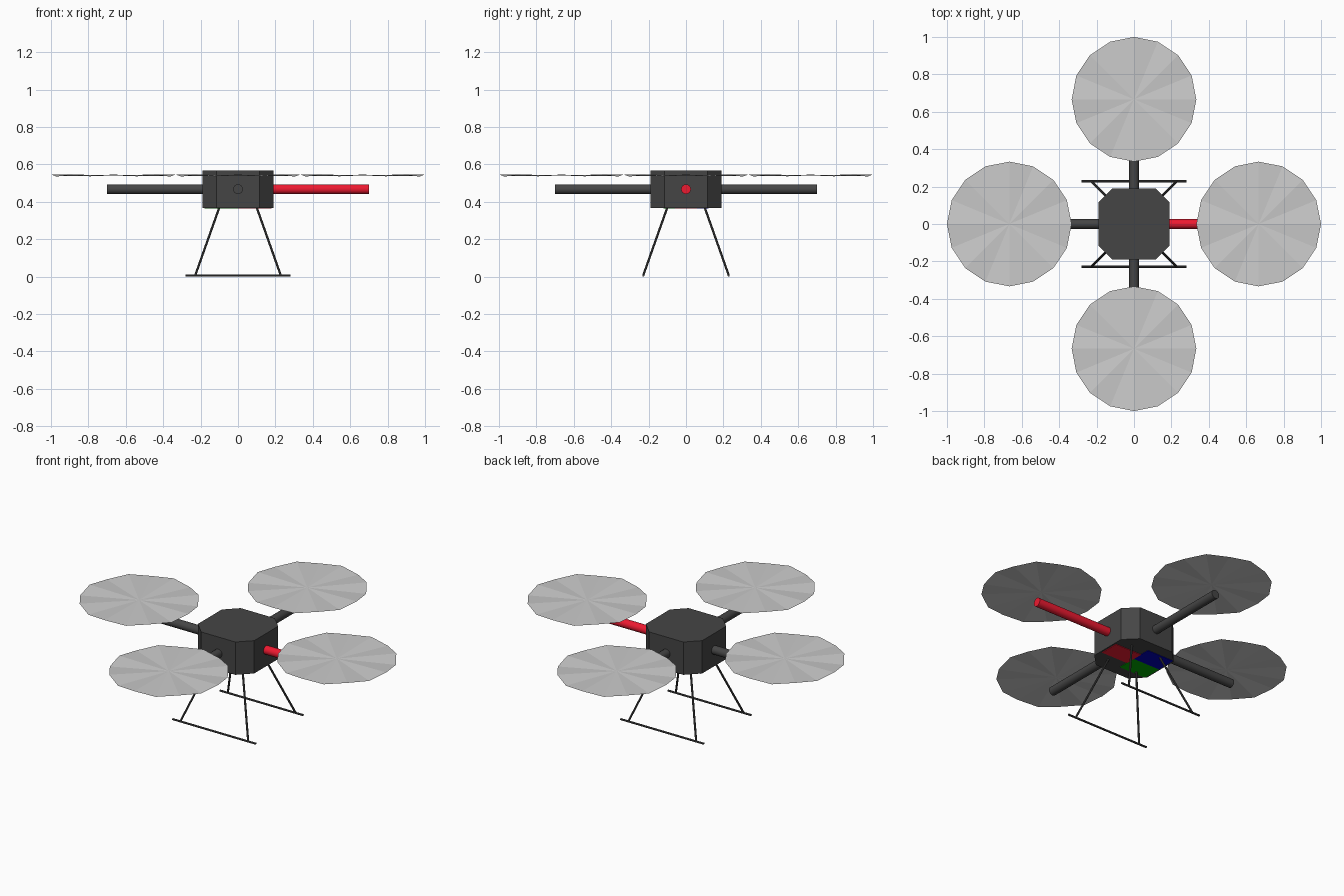
import bpy, bmesh, math
from mathutils import Vector

if "Cube" in bpy.data.objects:
    bpy.data.objects.remove(bpy.data.objects["Cube"])


def material(name, rgb):
    m = bpy.data.materials.new(name)
    m.diffuse_color = (*rgb, 1)
    m.use_nodes = True
    m.node_tree.nodes["Principled BSDF"].inputs["Base Color"].default_value = m.diffuse_color
    return m


DARK = material("dark_grey", (0.06, 0.06, 0.06))
RED = material("red", (0.85, 0.01, 0.03))
GREEN = material("green", (0.0, 0.4, 0.0))
BLUE = material("blue", (0.0, 0.0, 0.5))


def finish(name, bm, mat=None):
    bmesh.ops.recalc_face_normals(bm, faces=bm.faces)
    mesh = bpy.data.meshes.new(name)
    bm.to_mesh(mesh)
    bm.free()
    ob = bpy.data.objects.new(name, mesh)
    bpy.context.collection.objects.link(ob)
    if mat:
        mesh.materials.append(mat)
    return ob


def rod(name, a, b, r, sides, mat):
    a, b = Vector(a), Vector(b)
    bm = bmesh.new()
    bmesh.ops.create_cone(bm, cap_ends=True, segments=sides, radius1=r,
                          radius2=r, depth=(b - a).length)
    ob = finish(name, bm, mat)
    ob.location = (a + b) / 2
    ob.rotation_mode = 'QUATERNION'
    ob.rotation_quaternion = (b - a).to_track_quat('Z', 'Y')
    return ob


def prism(name, points, z0, z1, mat):
    bm = bmesh.new()
    f = bm.faces.new([bm.verts.new((x, y, z0)) for x, y in points])
    up = bmesh.ops.extrude_face_region(bm, geom=[f])["geom"]
    for v in up:
        if isinstance(v, bmesh.types.BMVert):
            v.co.z = z1
    return finish(name, bm, mat)


def rect(x0, x1, y0, y1):
    return [(x0, y0), (x1, y0), (x1, y1), (x0, y1)]


# eight-sided body
W, C = 0.19, 0.115
prism("body", [(C, -W), (W, -C), (W, C), (C, W),
               (-C, W), (-W, C), (-W, -C), (-C, -W)], 0.367, 0.567, DARK)

# coloured panels under the body
prism("red_panel", rect(0, 0.18, -0.06, 0.06), 0.364, 0.368, RED)
prism("green_panel", rect(-0.18, 0, -0.12, 0), 0.364, 0.368, GREEN)
prism("blue_panel", rect(-0.18, 0, 0, 0.12), 0.364, 0.368, BLUE)

# arms and pleated rotor discs
R = 1 / 3
for i, side in enumerate(("right", "back", "left", "front")):
    d = Vector((round(math.cos(i * math.pi / 2)), round(math.sin(i * math.pi / 2)), 0))
    z = Vector((0, 0, 0.467))
    arm = rod(side + "_arm", d * 0.16 + z, d * 0.7 + z, 0.026, 16, DARK if i else RED)
    bpy.context.view_layer.objects.active = arm
    bpy.ops.object.select_all(action='DESELECT')
    arm.select_set(True)
    bpy.ops.object.shade_smooth_by_angle()

    bm = bmesh.new()
    hub = bm.verts.new((0, 0, 0))
    rim = [bm.verts.new((R * math.cos(k * math.pi / 8), R * math.sin(k * math.pi / 8),
                         0.005 * (-1) ** k)) for k in range(16)]
    for k in range(16):
        bm.faces.new((hub, rim[k], rim[(k + 1) % 16]))
    for f in bm.faces:
        if f.normal.z < 0:
            f.normal_flip()
    rotor = finish(side + "_rotor", bm)
    rotor.location = d * (1 - R) + Vector((0, 0, 0.541))

# landing skids and struts
for sy, fb in ((-1, "front"), (1, "back")):
    rod(fb + "_skid", (-0.28, sy * 0.228, 0.006), (0.28, sy * 0.228, 0.006), 0.006, 8, DARK)
    for sx, lr in ((-1, "left"), (1, "right")):
        rod(f"{fb}_{lr}_strut", (sx * 0.098, sy * 0.098, 0.375),
            (sx * 0.228, sy * 0.228, 0.008), 0.006, 8, DARK)
